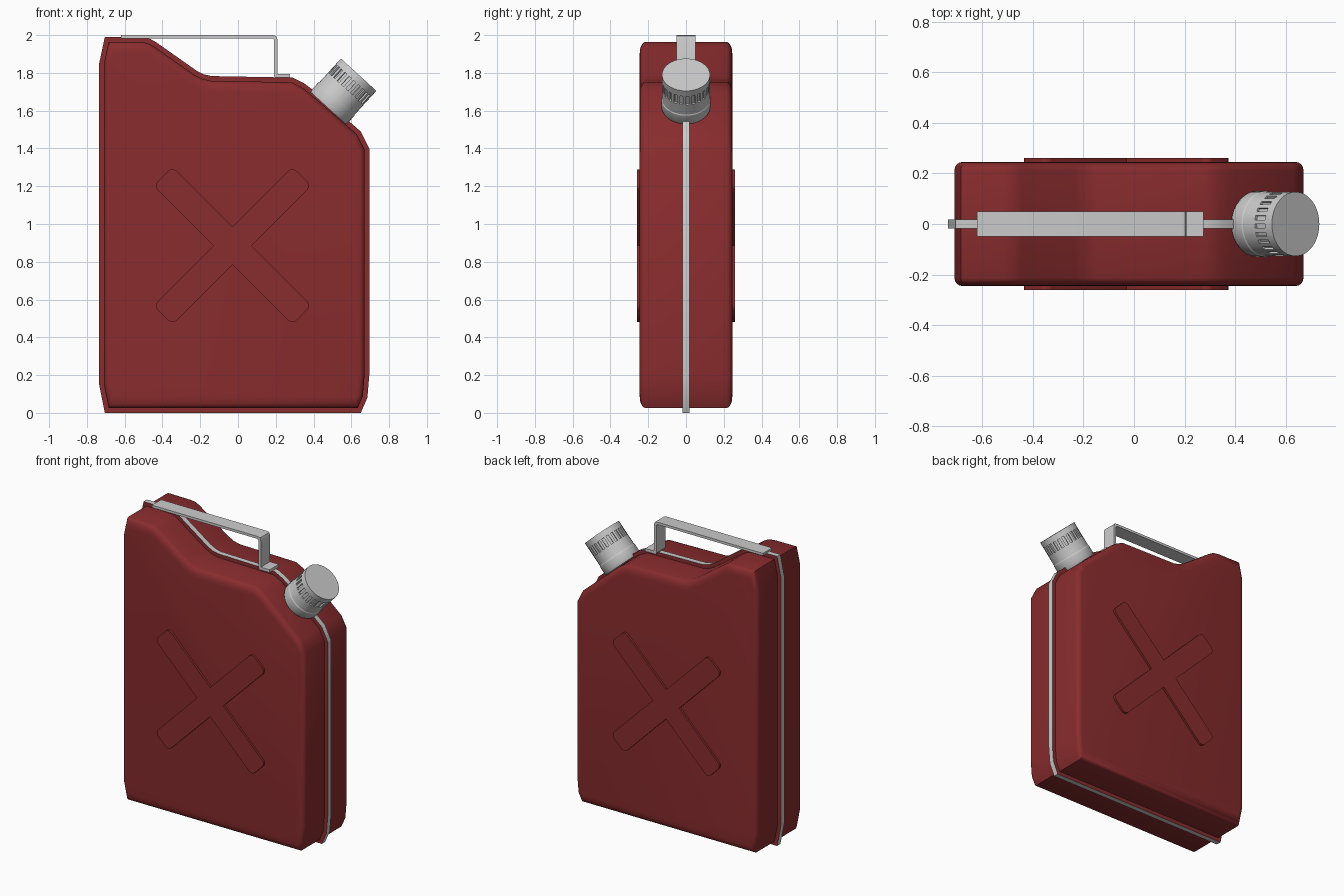
import bpy, bmesh
from math import sin, cos, pi, radians, sqrt
from mathutils import Matrix, Vector

if "Cube" in bpy.data.objects:
    bpy.data.objects.remove(bpy.data.objects["Cube"])

red = bpy.data.materials.new("red_paint")
red.diffuse_color = (0.25, 0.025, 0.027, 1)
red.use_nodes = True
red.node_tree.nodes["Principled BSDF"].inputs["Base Color"].default_value = red.diffuse_color


def finish(name, bm, mat=None, angle=35):
    bmesh.ops.recalc_face_normals(bm, faces=bm.faces)
    me = bpy.data.meshes.new(name)
    bm.to_mesh(me)
    bm.free()
    ob = bpy.data.objects.new(name, me)
    bpy.context.collection.objects.link(ob)
    if mat:
        me.materials.append(mat)
    bpy.ops.object.select_all(action='DESELECT')
    ob.select_set(True)
    bpy.context.view_layer.objects.active = ob
    bpy.ops.object.shade_smooth_by_angle(angle=radians(angle))
    return ob


def loft(rings, cap_start=True, cap_end=True):
    """Skin a list of closed rings of 3D points."""
    bm = bmesh.new()
    vs = [[bm.verts.new(p) for p in r] for r in rings]
    n = len(vs[0])
    for a, b in zip(vs, vs[1:]):
        for i in range(n):
            j = (i + 1) % n
            bm.faces.new((a[i], a[j], b[j], b[i]))
    if cap_start:
        bm.faces.new(vs[0])
    if cap_end:
        bm.faces.new(vs[-1])
    return bm


def at_y(pts, y):
    return [(x, y, z) for x, z in pts]


def inset(pts, d, kz=1):
    """Move a counter-clockwise outline inwards by d (kz stretches it in z)."""
    out = []
    n = len(pts)
    for i, p in enumerate(pts):
        e1 = (Vector(p) - Vector(pts[i - 1])).normalized()
        e2 = (Vector(pts[(i + 1) % n]) - Vector(p)).normalized()
        n1, n2 = Vector((-e1.y, e1.x)), Vector((-e2.y, e2.x))
        m = (n1 + n2) / (1 + n1.dot(n2)) * d
        out.append((p[0] + m.x, p[1] + m.y * kz))
    return out


# Outline of the welded seam, counter-clockwise from bottom left
outline = [(-.705, 0), (.65, 0), (.685, .08), (.695, .2), (.695, 1.40),
           (.65, 1.49), (.39, 1.715), (.35, 1.745), (.29, 1.775),
           (-.14, 1.783), (-.18, 1.792), (-.22, 1.812), (-.43, 1.96),
           (-.465, 1.98), (-.51, 1.988), (-.705, 1.99), (-.735, 1.85),
           (-.735, .15)]
shell = inset(outline, .025)

# Body: front half shell with rounded edge, mirrored to the back
rings = [at_y(outline, -.018), at_y(shell, -.018)]
for k in range(5):
    a = k * pi / 8
    rings.append(at_y(inset(shell, .03 * (1 - cos(a)), 2), -.213 - .032 * sin(a)))
body = finish("can_body", loft(rings, cap_start=False), red, 40)
mod = body.modifiers.new("mirror", 'MIRROR')
mod.use_axis = (False, True, False)

# Bare metal edge of the seam
finish("seam_band", loft([at_y(outline, -.018), at_y(outline, .018)], False, False))

# Raised cross on both faces
cross = []
w, length, r = .071, .52, .03
for arm in range(4):
    local = [(w, -w)]
    for side in (-1, 1):
        for k in range(4):
            t = (k if side < 0 else k + 3) * pi / 6 - pi / 2
            local.append((length - r + r * cos(t), side * (w - r) + r * sin(t)))
    c, s = cos(pi / 4 + arm * pi / 2), sin(pi / 4 + arm * pi / 2)
    cross += [(-.03 + u * c - v * s, .885 + u * s + v * c) for u, v in local]
emboss = finish("raised_cross", loft([at_y(cross, -.235), at_y(cross, -.26)]), red)
mod = emboss.modifiers.new("mirror", 'MIRROR')
mod.use_axis = (False, True, False)

# Strap handle
strap = [(-.62, 2), (.185, 2), (.202, 1.995), (.208, 1.98), (.208, 1.795),
         (.275, 1.795), (.275, 1.775), (.198, 1.775), (.19, 1.785),
         (.19, 1.975), (.182, 1.983), (-.62, 1.983)]
finish("handle", loft([at_y(strap, -.05), at_y(strap, .05)]))

# Screw cap with a row of grip notches, tilted over the shoulder
N = 48
levels = [(.124, 0), (.130, .012), (.130, .065), (.127, .07), (.127, .14),
          (.127, .20), (.127, .24)]
bm = loft([[(q * cos(2 * pi * i / N), q * sin(2 * pi * i / N), h)
            for i in range(N)] for q, h in levels])
bmesh.ops.recalc_face_normals(bm, faces=bm.faces)
bm.faces.ensure_lookup_table()
notches = [bm.faces[4 * N + i] for i in range(0, N, 2)]
made = bmesh.ops.extrude_discrete_faces(bm, faces=notches)["faces"]
for f in made:
    bmesh.ops.translate(bm, verts=f.verts, vec=-f.normal * .01)
cap = finish("screw_cap", bm, None, 30)
cap.matrix_world = Matrix.Translation((.477, 0, 1.613)) @ Matrix.Rotation(radians(42.4), 4, 'Y')
